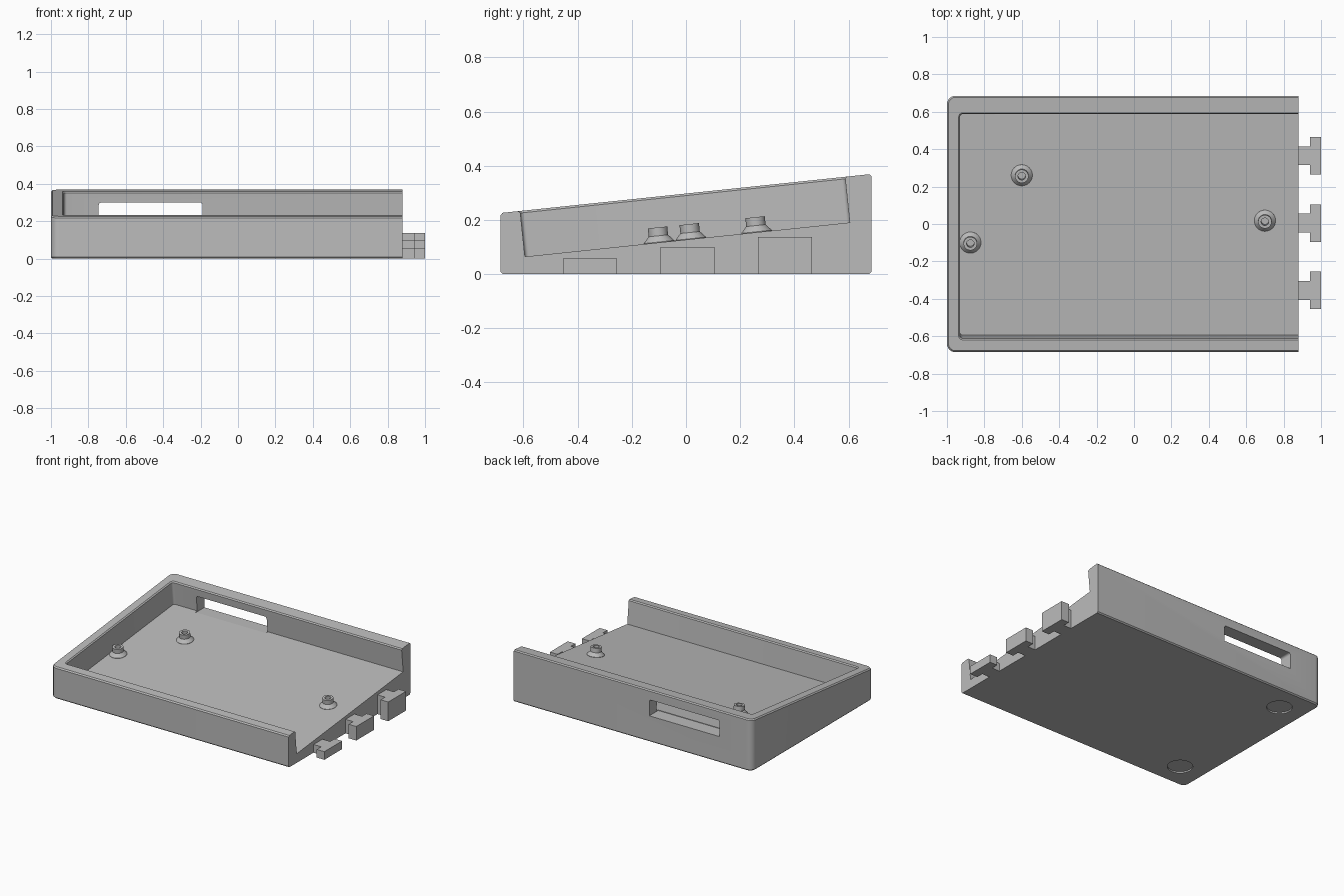
import bpy, bmesh, math
from mathutils import Matrix, Vector

if "Cube" in bpy.data.objects:
    bpy.data.objects.remove(bpy.data.objects["Cube"])

TILT = math.radians(6)
SLOPE = math.tan(TILT)
# tilted frame lying on the tray floor
FLOOR = Matrix.Translation((0, 0.005, 0.1275)) @ Matrix.Rotation(TILT, 4, 'X')

grey = bpy.data.materials.new("light_grey")
grey.diffuse_color = (0.5, 0.5, 0.5, 1)
grey.use_nodes = True
grey.node_tree.nodes["Principled BSDF"].inputs["Base Color"].default_value = grey.diffuse_color


def make(name, bm):
    bmesh.ops.recalc_face_normals(bm, faces=bm.faces)
    me = bpy.data.meshes.new(name)
    bm.to_mesh(me)
    bm.free()
    ob = bpy.data.objects.new(name, me)
    bpy.context.collection.objects.link(ob)
    me.materials.append(grey)
    return ob


def loft(name, rings, close=False):
    """Skin equal-length rings of points; cap the ends or join them."""
    bm = bmesh.new()
    vs = [[bm.verts.new(p) for p in ring] for ring in rings]
    n = len(vs[0])
    pairs = list(zip(vs, vs[1:]))
    if close:
        pairs.append((vs[-1], vs[0]))
    else:
        bm.faces.new(vs[0])
        bm.faces.new(vs[-1])
    for a, b in pairs:
        for i in range(n):
            j = (i + 1) % n
            bm.faces.new((a[i], a[j], b[j], b[i]))
    return make(name, bm)


def outline(x0, x1, hw, r, seg, d=0):
    """Plan shape: square right end, rounded left corners, inset by d."""
    x0, hw, r = x0 + d, hw - d, r - d
    pts = [(x1, -hw), (x1, hw)]
    for cy, start in ((hw - r, 90), (-hw + r, 180)):
        for i in range(seg + 1):
            a = math.radians(start + 90 * i / seg)
            pts.append((x0 + r + r * math.cos(a), cy + r * math.sin(a)))
    return pts


def circle(r, n=32):
    return [(r * math.cos(math.tau * i / n), r * math.sin(math.tau * i / n)) for i in range(n)]


def smooth(ob):
    bpy.ops.object.select_all(action='DESELECT')
    bpy.context.view_layer.objects.active = ob
    ob.select_set(True)
    bpy.ops.object.shade_smooth_by_angle(angle=math.radians(28))


def cut(ob, cutter):
    mod = ob.modifiers.new("cut", 'BOOLEAN')
    mod.operation, mod.solver, mod.object = 'DIFFERENCE', 'EXACT', cutter
    bpy.context.view_layer.objects.active = ob
    bpy.ops.object.modifier_apply(modifier=mod.name)
    bpy.data.objects.remove(cutter)


# wedge body with chamfered rims
def body_ring(d, base, slope):
    return [(x, y, base + slope * y) for x, y in outline(-1, 0.88, 0.685, 0.045, 8, d)]


body = loft("tray_body", [body_ring(0.008, 0, 0), body_ring(0, 0.008, 0),
                          body_ring(0, 0.2895, SLOPE), body_ring(0.008, 0.2975, SLOPE)])

# tilted tray hollow, open at the right end, flared at the rim
levels = [(0, 0), (0.162, 0), (0.21, -0.048)]
cut(body, loft("tray_hollow", [[FLOOR @ Vector((x, y, w)) for x, y in
                                outline(-0.93, 1.2, 0.603, 0.015, 4, d)] for w, d in levels]))

# slot through the back wall, upper corners rounded
slot = [(-0.745, 0.185), (-0.19, 0.185)]
for cx, start in ((-0.205, 0), (-0.73, 90)):
    for i in range(5):
        a = math.radians(start + 90 * i / 4)
        slot.append((cx + 0.015 * math.cos(a), 0.285 + 0.015 * math.sin(a)))
cut(body, loft("slot_cutter", [[(x, y, z) for x, z in slot] for y in (0.585, 0.8)]))

# shallow round foot recesses underneath
for y in (-0.5, 0.5):
    cut(body, loft("recess_cutter", [[(-0.808 + px, y + py, z) for px, py in circle(0.083)]
                                     for z in (-0.05, 0.01)]))
smooth(body)

# hollow standoffs with flared bases, square to the floor
profile = [(0.057, -0.004), (0.057, 0.002), (0.036, 0.025), (0.036, 0.056),
           (0.02, 0.056), (0.02, -0.004)]
for i, (x, y) in enumerate([(-0.6, 0.255), (-0.875, -0.105), (0.7, 0.012)]):
    v = (y - 0.005 + 0.055 * math.sin(TILT)) / math.cos(TILT)
    smooth(loft(f"standoff_{i + 1}", [[FLOOR @ Vector((x + px, v + py, w)) for px, py in circle(r)]
                                      for r, w in profile], close=True))

# T-shaped connector tabs on the right end
for i, (y, h) in enumerate([(-0.355, 0.058), (0.005, 0.1), (0.365, 0.137)]):
    tee = [(0.879, -0.05), (0.94, -0.05), (0.94, -0.1), (1, -0.1),
           (1, 0.1), (0.94, 0.1), (0.94, 0.05), (0.879, 0.05)]
    loft(f"connector_tab_{i + 1}", [[(px, y + py, z) for px, py in tee] for z in (0, h)])
